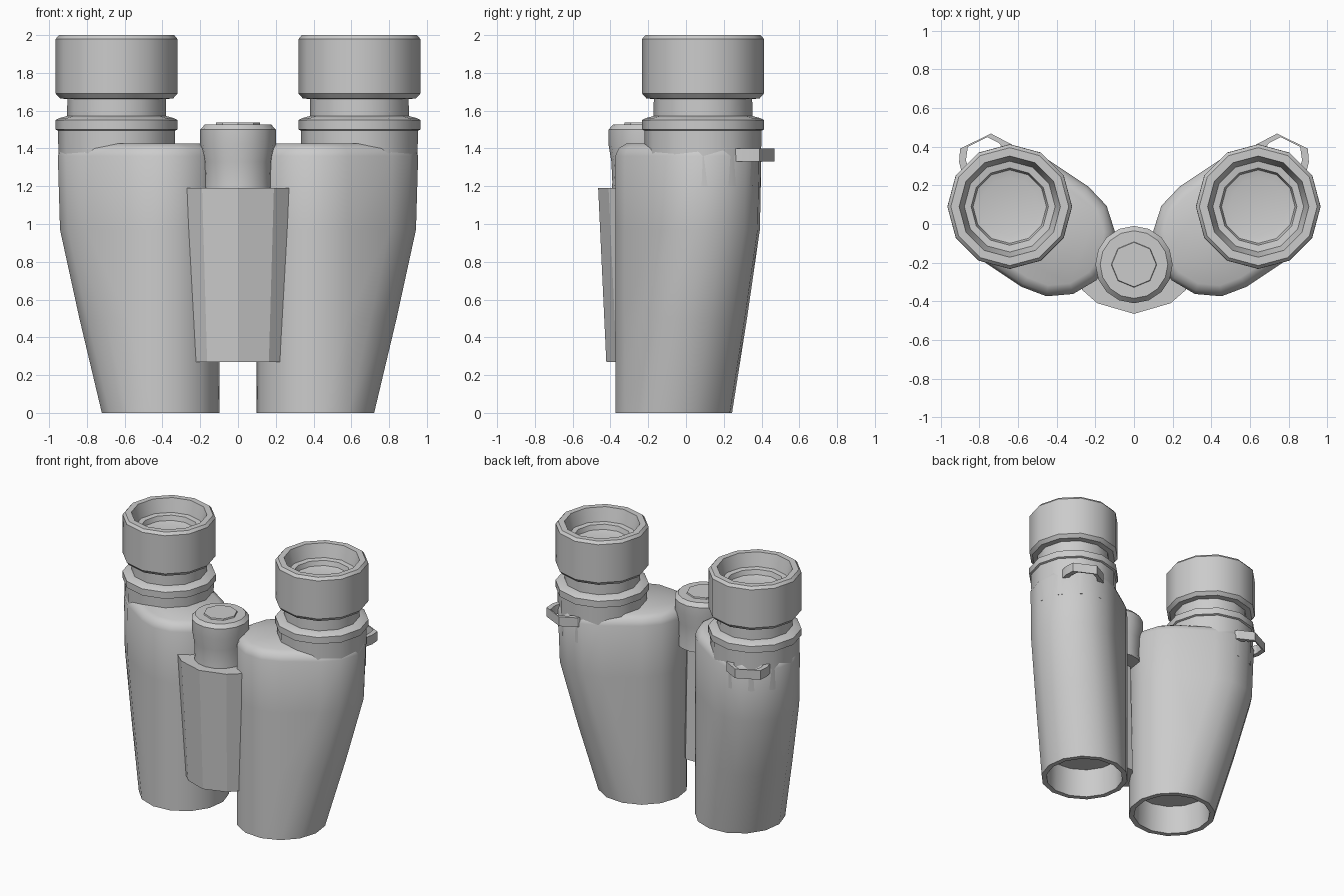
import bpy, bmesh
from math import radians, cos, sin, pi, atan2

cube = bpy.data.objects.get("Cube")
if cube:
    bpy.data.objects.remove(cube)

grey = bpy.data.materials.new("plain grey")
grey.use_nodes = True
grey.diffuse_color = (0.6, 0.6, 0.6, 1)
grey.node_tree.nodes["Principled BSDF"].inputs["Base Color"].default_value = (0.6, 0.6, 0.6, 1)

A = (0.41, -0.065)      # objective axis
B = (0.643, 0.09)       # eyepiece axis
TILT = atan2(B[1] - A[1], B[0] - A[0])


def loft(name, rings, closed=False, side=1, angle=36):
    """Skin equal-length rings of points; cap the ends unless closed."""
    bm = bmesh.new()
    rows = [[bm.verts.new((x * side, y, z)) for x, y, z in r] for r in rings]
    n = len(rows[0])
    pairs = list(zip(rows, rows[1:]))
    if closed:
        pairs.append((rows[-1], rows[0]))
    else:
        bm.faces.new(rows[0])
        bm.faces.new(rows[-1])
    for a, b in pairs:
        for i in range(n):
            j = (i + 1) % n
            bm.faces.new((a[i], a[j], b[j], b[i]))
    bmesh.ops.remove_doubles(bm, verts=bm.verts, dist=0.0005)
    bmesh.ops.recalc_face_normals(bm, faces=bm.faces)
    mesh = bpy.data.meshes.new(name)
    bm.to_mesh(mesh)
    bm.free()
    ob = bpy.data.objects.new(name, mesh)
    bpy.context.collection.objects.link(ob)
    mesh.materials.append(grey)
    bpy.ops.object.select_all(action='DESELECT')
    ob.select_set(True)
    bpy.context.view_layer.objects.active = ob
    bpy.ops.object.shade_smooth_by_angle(angle=radians(angle))
    return ob


def circle(centre, r, z, n=12):
    return [(centre[0] + r * cos(2 * pi * i / n), centre[1] + r * sin(2 * pi * i / n), z)
            for i in range(n)]


def stadium(z, t, r, n=7):
    """Hull of a circle at A and one moved the fraction t towards B."""
    end = [A[k] + t * (B[k] - A[k]) for k in (0, 1)]
    pts = []
    for c, start in ((end, TILT - pi / 2), (A, TILT + pi / 2)):
        for i in range(n + 1):
            a = start + pi * i / n
            pts.append((c[0] + r * cos(a), c[1] + r * sin(a), z))
    return pts


def lathe(name, centre, profile, side=1, n=12):
    return loft(name, [circle(centre, r, z, n) for r, z in profile], side=side)


for side, label in ((1, "left"), (-1, "right")):
    # Tapered barrel with a hollow objective end and a rounded shoulder
    body = [(0.22, 0, 0.27), (0, 0, 0.275), (0, 0, 0.312), (0.5, 0.51, 0.312),
            (0.97, 0.95, 0.312), (1.36, 1, 0.312), (1.4, 1, 0.295), (1.425, 1, 0.255)]
    loft(label + "_barrel", [stadium(*s) for s in body], side=side)

    # Round upper barrel and its collar
    lathe(label + "_upper_barrel", B, [(0.305, 1.2), (0.31, 1.51)], side)
    lathe(label + "_collar", B, [(0.3, 1.49), (0.323, 1.5), (0.323, 1.55),
                                 (0.305, 1.56), (0.25, 1.575)], side)
    lathe(label + "_neck", B, [(0.262, 1.55), (0.26, 1.7)], side)

    # Eyecup with a stepped recess down to the lens
    lathe(label + "_eyecup", B, [(0.25, 1.66), (0.3, 1.665), (0.322, 1.69), (0.322, 1.98),
                                 (0.305, 2.0), (0.262, 2.0), (0.235, 1.9), (0.2, 1.895),
                                 (0.19, 1.86), (0.15, 1.85)], side)

    # Strap loop: a flat band bent round an opening
    outer = [(0.89, 0.26), (0.905, 0.32), (0.9, 0.39), (0.74, 0.468), (0.63, 0.41), (0.6, 0.36)]
    inner = [(0.85, 0.27), (0.87, 0.33), (0.86, 0.4), (0.76, 0.45), (0.7, 0.42), (0.66, 0.37)]
    loft(label + "_strap_loop",
         [[(x, y, z) for x, y in path]
          for path, z in ((outer, 1.33), (outer, 1.4), (inner, 1.4), (inner, 1.33))],
         closed=True, side=side, angle=25)

# Ridged hinge cover between the barrels, narrower at the foot
half = [(0.27, -0.34), (0.19, -0.41)]
back = (0.1, -0.16)


def hinge_ring(z, width, shift):
    right = [back] + half
    pts = right + [(0, -0.465)] + [(-x, y) for x, y in reversed(right)]
    return [(x * width, y + shift, z) for x, y in pts]


loft("hinge_cover", [hinge_ring(0.27, 0.86, 0.043), hinge_ring(1.19, 1, 0)], angle=12)

# Focus wheel with a low cap
WHEEL = (0, -0.21)
lathe("focus_wheel", WHEEL, [(0.185, 1.15), (0.18, 1.22), (0.185, 1.33), (0.2, 1.42),
                             (0.2, 1.5), (0.175, 1.527)], n=16)
lathe("focus_wheel_cap", WHEEL, [(0.12, 1.52), (0.115, 1.537)], n=8)
